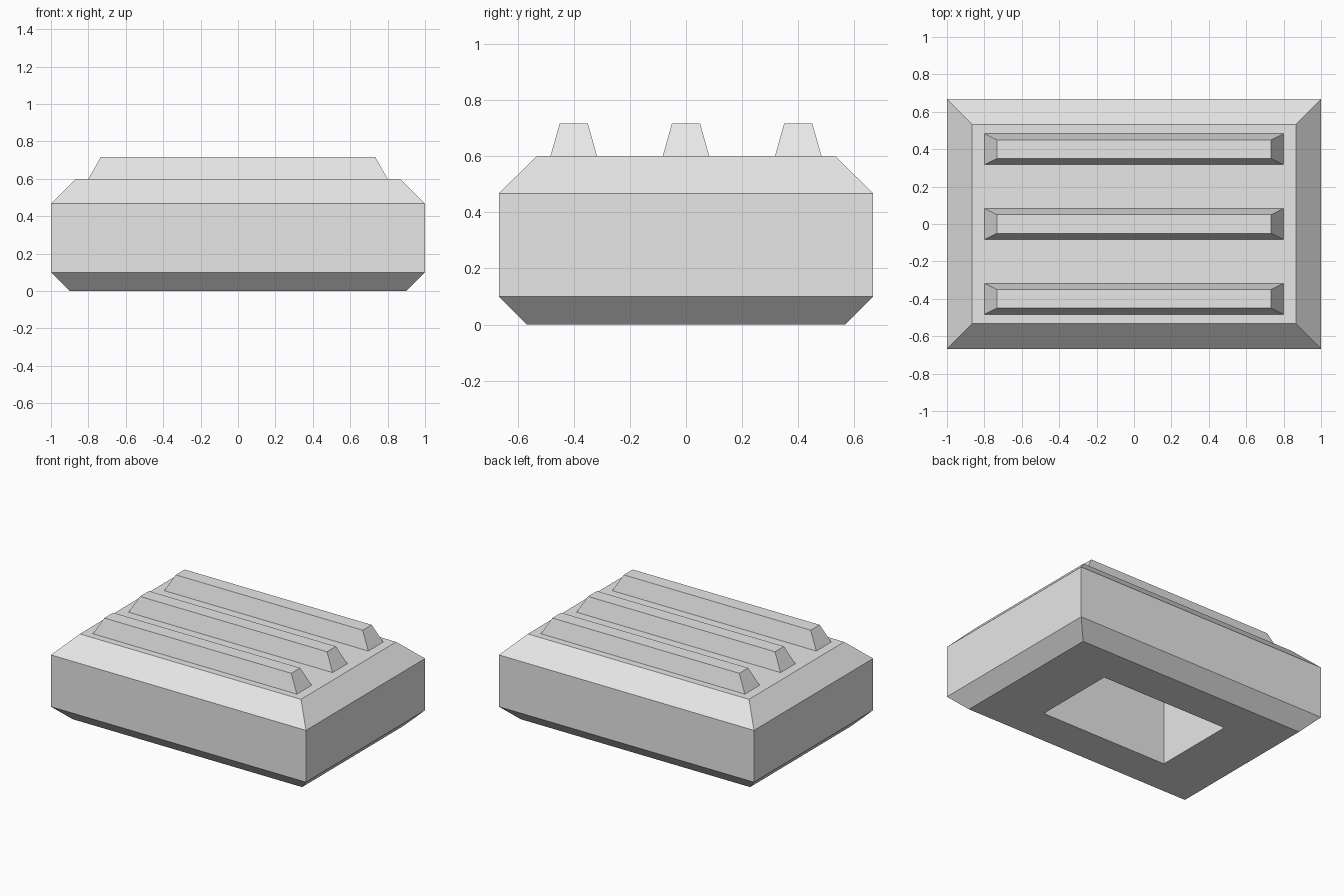
import bpy
import bmesh

old = bpy.data.objects.get("Cube")
if old:
    bpy.data.objects.remove(old, do_unlink=True)

grey = bpy.data.materials.new("light_grey")
grey.use_nodes = True
colour = (0.8, 0.8, 0.8, 1.0)
grey.diffuse_color = colour
grey.node_tree.nodes["Principled BSDF"].inputs["Base Color"].default_value = colour


def rectangle_loft(name, sections, y=0.0, cap_start=True):
    """Skin a stack of centred rectangles given as (half x, half y, z)."""
    bm = bmesh.new()
    rings = [[bm.verts.new((sx * hx, sy * hy, z))
              for sx, sy in ((-1, -1), (1, -1), (1, 1), (-1, 1))]
             for hx, hy, z in sections]
    for low, high in zip(rings, rings[1:]):
        for i in range(4):
            j = (i + 1) % 4
            bm.faces.new((low[i], low[j], high[j], high[i]))
    if cap_start:
        bm.faces.new(rings[0][::-1])
    bm.faces.new(rings[-1])
    bmesh.ops.recalc_face_normals(bm, faces=bm.faces)
    mesh = bpy.data.meshes.new(name)
    bm.to_mesh(mesh)
    bm.free()
    mesh.materials.append(grey)
    obj = bpy.data.objects.new(name, mesh)
    obj.location.y = y
    bpy.context.collection.objects.link(obj)
    return obj


# Chamfered block, wrapped from the recess ceiling, out under the base, to the top
recess_x, recess_y = 0.5, 0.3
rectangle_loft("block_body", [
    (recess_x, recess_y, 0.5),
    (recess_x, recess_y, 0.0),
    (0.9, 0.567, 0.0),
    (1.0, 0.667, 0.1),
    (1.0, 0.667, 0.467),
    (0.867, 0.533, 0.6),
])

# Three tapered ribs across the top
for label, y in (("front", -0.4), ("middle", 0.0), ("back", 0.4)):
    rectangle_loft(label + "_rib", [(0.8, 0.083, 0.6), (0.733, 0.05, 0.717)],
                   y=y, cap_start=False)
